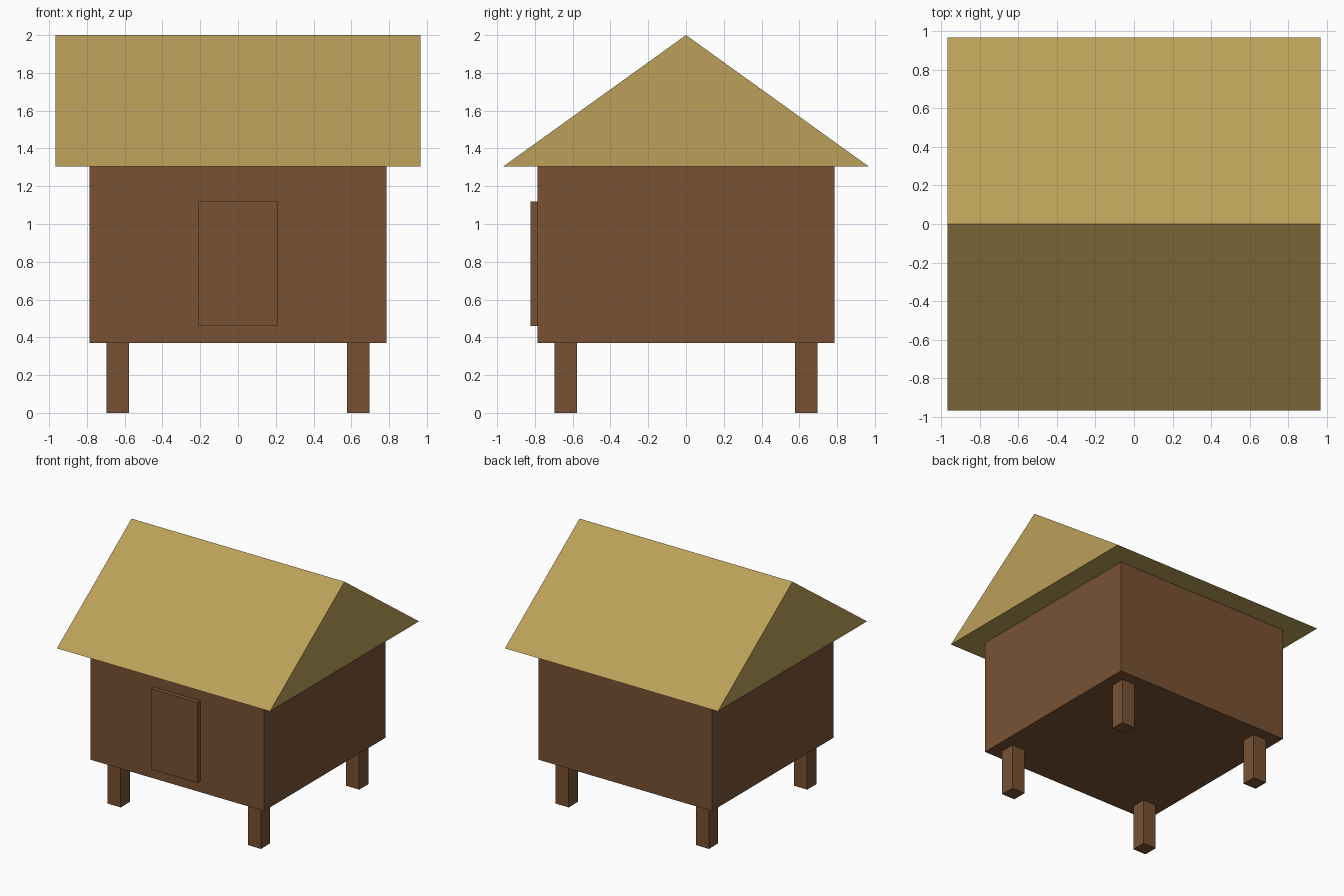
import bpy
import bmesh

cube = bpy.data.objects.get("Cube")
if cube:
    bpy.data.objects.remove(cube, do_unlink=True)


def make_material(name, color):
    mat = bpy.data.materials.new(name)
    mat.use_nodes = True
    mat.diffuse_color = (*color, 1)
    bsdf = next(n for n in mat.node_tree.nodes if n.type == "BSDF_PRINCIPLED")
    bsdf.inputs["Base Color"].default_value = (*color, 1)
    return mat


def add_object(name, bm, mat):
    bmesh.ops.recalc_face_normals(bm, faces=bm.faces)
    mesh = bpy.data.meshes.new(name)
    bm.to_mesh(mesh)
    bm.free()
    mesh.materials.append(mat)
    obj = bpy.data.objects.new(name, mesh)
    bpy.context.collection.objects.link(obj)
    return obj


def add_box(name, low, high, mat):
    bm = bmesh.new()
    bmesh.ops.create_cube(bm, size=1)
    for v in bm.verts:
        v.co = [l + (c + 0.5) * (h - l) for c, l, h in zip(v.co, low, high)]
    return add_object(name, bm, mat)


wood = make_material("brown wood", (0.19, 0.085, 0.034))
thatch = make_material("straw thatch", (0.50, 0.35, 0.10))

FLOOR, EAVES, RIDGE = 0.37, 1.305, 2.0
WALL, ROOF = 0.787, 0.967

# Hut body and door slab
add_box("hut_body", (-WALL, -WALL, FLOOR), (WALL, WALL, EAVES), wood)
add_box("door", (-0.21, -0.824, 0.46), (0.21, -WALL, 1.12), wood)

# Four stilts
INNER, OUTER = 0.578, 0.696
for side, sx in (("left", 1), ("right", -1)):
    for end, sy in (("front", -1), ("back", 1)):
        xs = sorted((sx * INNER, sx * OUTER))
        ys = sorted((sy * INNER, sy * OUTER))
        add_box(f"{end}_{side}_stilt", (xs[0], ys[0], 0), (xs[1], ys[1], FLOOR), wood)

# Gable roof: triangular profile extruded along the ridge
bm = bmesh.new()
profile = [(-ROOF, EAVES), (ROOF, EAVES), (0, RIDGE)]
gable = bm.faces.new([bm.verts.new((-ROOF, y, z)) for y, z in profile])
extruded = bmesh.ops.extrude_face_region(bm, geom=[gable], use_keep_orig=True)
new_verts = [g for g in extruded["geom"] if isinstance(g, bmesh.types.BMVert)]
bmesh.ops.translate(bm, verts=new_verts, vec=(2 * ROOF, 0, 0))
add_object("gable_roof", bm, thatch)
